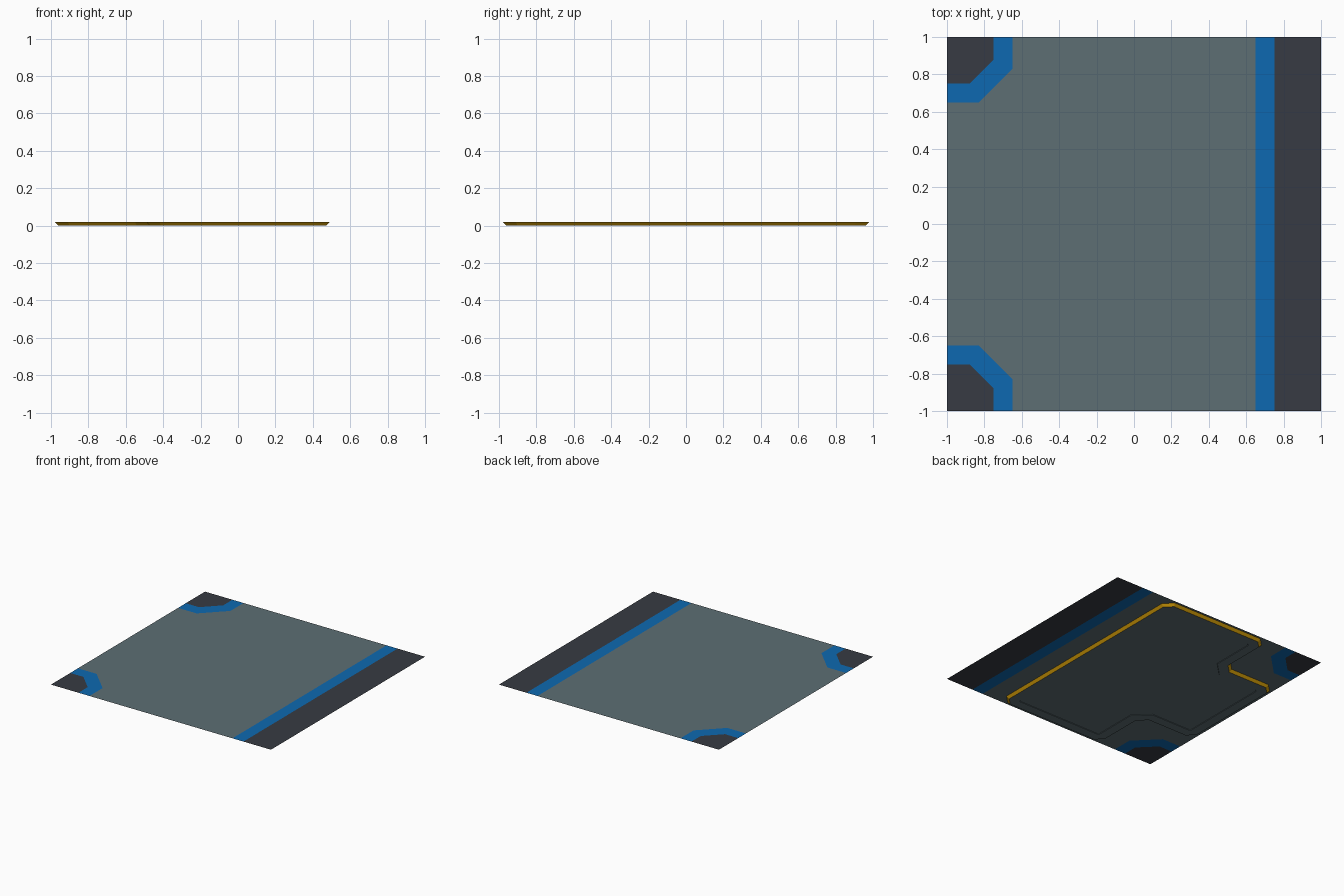
import bpy, bmesh
from mathutils import Vector

if "Cube" in bpy.data.objects:
    bpy.data.objects.remove(bpy.data.objects["Cube"])


def material(name, rgb):
    lin = [((c / 255 + 0.055) / 1.055) ** 2.4 if c > 10 else c / 255 / 12.92 for c in rgb]
    m = bpy.data.materials.new(name)
    m.diffuse_color = (*lin, 1)
    m.use_nodes = True
    m.node_tree.nodes["Principled BSDF"].inputs["Base Color"].default_value = m.diffuse_color
    return m


grey = material("slate grey", (93, 110, 116))
blue = material("blue", (13, 105, 177))
dark = material("charcoal", (55, 59, 67))
gold = material("gold trim", (215, 160, 8))

TOP = 0.02


def make_object(name, bm, mats):
    me = bpy.data.meshes.new(name)
    bm.to_mesh(me)
    bm.free()
    for m in mats:
        me.materials.append(m)
    ob = bpy.data.objects.new(name, me)
    bpy.context.collection.objects.link(ob)
    return ob


# Floor sheet: grey field, blue stripes, charcoal edge strip and corners
bm = bmesh.new()


def region(points, index):
    f = bm.faces.new([bm.verts.new((x, y, TOP)) for x, y in points])
    f.material_index = index
    f.normal_update()
    if f.normal.z < 0:
        f.normal_flip()


def flip(points):
    return [(x, -y) for x, y in reversed(points)]


inner = [(-0.75, 1), (-0.75, 0.88), (-0.88, 0.75), (-1, 0.75)]
outer = [(-0.65, 1), (-0.65, 0.83), (-0.83, 0.65), (-1, 0.65)]
region([(0.65, -1), (0.65, 1)] + outer + flip(outer), 0)
region([(0.65, -1), (0.75, -1), (0.75, 1), (0.65, 1)], 1)
region([(0.75, -1), (1, -1), (1, 1), (0.75, 1)], 2)
for mirror in (list, flip):
    region(mirror(outer + inner[::-1]), 1)
    region(mirror(inner + [(-1, 1)]), 2)
bmesh.ops.remove_doubles(bm, verts=bm.verts, dist=0.0005)
make_object("floor_sheet", bm, [grey, blue, dark])

# Underside base: bevelled gold rim around a grey panel
half = [(0.49, 0.91), (0.42, 0.98), (-0.42, 0.98), (-0.49, 0.91),
        (-0.49, 0.55), (-0.55, 0.49), (-0.91, 0.49), (-0.98, 0.42)]
outline = [Vector(p) for p in half + flip(half)]


def inset(loop, d):
    result = []
    for i, p in enumerate(loop):
        a = (p - loop[i - 1]).normalized()
        b = (loop[(i + 1) % len(loop)] - p).normalized()
        na, nb = Vector((-a.y, a.x)), Vector((-b.y, b.x))
        result.append(p + (na + nb) * d / (1 + na.dot(nb)))
    return result


bm = bmesh.new()
rings = []
for d, z in ((0, TOP), (0.02, 0), (0.097, 0), (0.1, 0.003)):
    rings.append([bm.verts.new((p.x, p.y, z)) for p in inset(outline, d)])
n = len(outline)
for r in range(3):
    for i in range(n):
        j = (i + 1) % n
        f = bm.faces.new((rings[r][i], rings[r + 1][i], rings[r + 1][j], rings[r][j]))
        f.material_index = 1 if r == 0 else 0
bm.faces.new(rings[3][::-1])
# Face the rim outwards and the panel downwards
for f in bm.faces:
    f.normal_update()
    if f.normal.z > 0:
        f.normal_flip()
make_object("underside_base", bm, [grey, gold])
